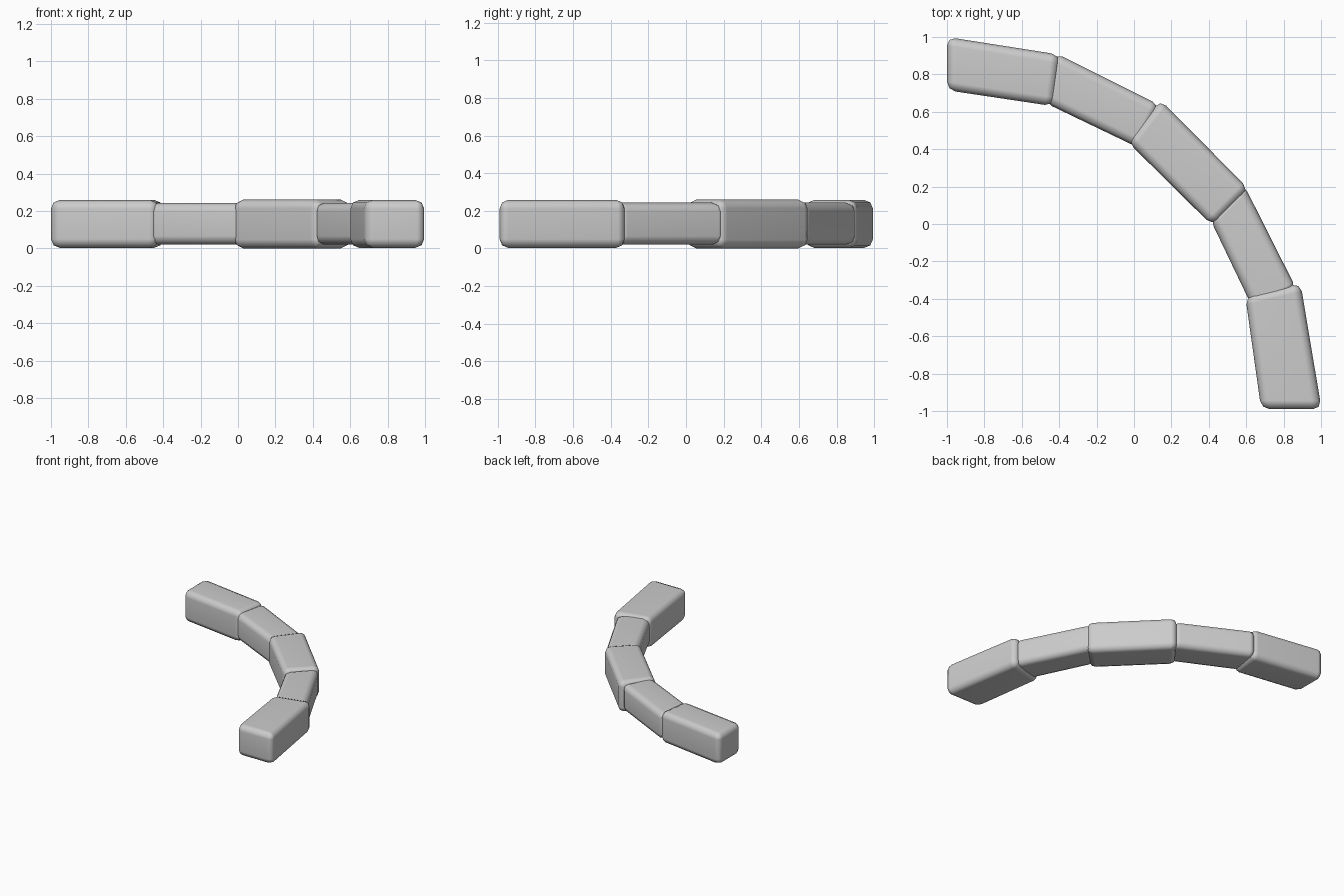
import bpy, bmesh

if "Cube" in bpy.data.objects:
    bpy.data.objects.remove(bpy.data.objects["Cube"])

# Plan corners of each block: outer start, outer end, inner end, inner start; then z range
BLOCKS = [
    ([(-1.0, 1.0), (-0.395, 0.905), (-0.43, 0.63), (-1.0, 0.715)], 0.003, 0.258),
    ([(-0.42, 0.915), (0.14, 0.635), (0.03, 0.405), (-0.48, 0.65)], 0.02, 0.243),
    ([(0.14, 0.665), (0.615, 0.185), (0.42, -0.01), (-0.035, 0.44)], 0.0, 0.26),
    ([(0.585, 0.215), (0.87, -0.35), (0.645, -0.47), (0.405, 0.03)], 0.02, 0.243),
    ([(0.89, -0.315), (1.003, -0.99), (0.68, -0.99), (0.595, -0.385)], 0.003, 0.258),
]


def stone_block(name, corners, z0, z1):
    """Extruded plan outline with softly worn edges."""
    bm = bmesh.new()
    low = [bm.verts.new((x, y, z0)) for x, y in corners]
    high = [bm.verts.new((x, y, z1)) for x, y in corners]
    bm.faces.new(low)
    bm.faces.new(high[::-1])
    for i in range(4):
        j = (i + 1) % 4
        bm.faces.new((low[i], high[i], high[j], low[j]))
    bmesh.ops.recalc_face_normals(bm, faces=bm.faces)
    # rounded edges
    bmesh.ops.bevel(bm, geom=bm.edges[:], offset=0.046, segments=2,
                    profile=0.5, affect='EDGES')
    for f in bm.faces:
        f.smooth = True
    me = bpy.data.meshes.new(name)
    bm.to_mesh(me)
    bm.free()
    ob = bpy.data.objects.new(name, me)
    bpy.context.collection.objects.link(ob)
    # keep the broad faces flat
    mod = ob.modifiers.new("weighted_normals", 'WEIGHTED_NORMAL')
    mod.weight = 50


# Curved row of border stones
for n, (corners, z0, z1) in enumerate(BLOCKS, 1):
    stone_block(f"border_stone_{n}", corners, z0, z1)
